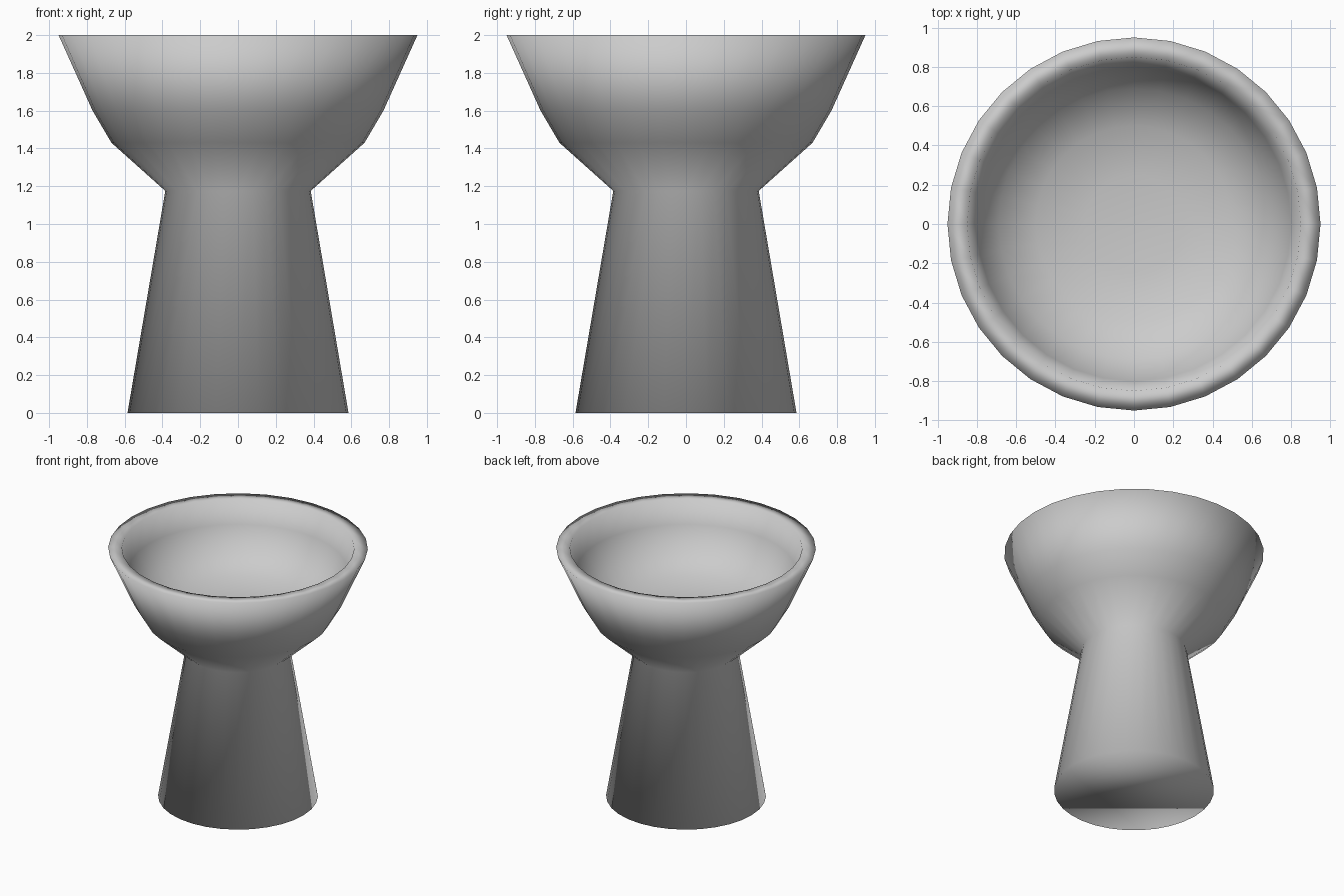
import bpy, bmesh, math

if "Cube" in bpy.data.objects:
    bpy.data.objects.remove(bpy.data.objects["Cube"])

SIDES = 32


def lathe(name, profile):
    """Revolve (radius, z) points about z, smooth shaded, capping both ends."""
    bm = bmesh.new()
    rings = []
    for r, z in profile:
        rings.append([bm.verts.new((r * math.cos(2 * math.pi * i / SIDES),
                                    r * math.sin(2 * math.pi * i / SIDES), z))
                      for i in range(SIDES)])
    for a, b in zip(rings, rings[1:]):
        for i in range(SIDES):
            j = (i + 1) % SIDES
            bm.faces.new((a[i], a[j], b[j], b[i]))
    bm.faces.new(rings[0][::-1])
    bm.faces.new(rings[-1])
    bmesh.ops.recalc_face_normals(bm, faces=bm.faces[:])
    for f in bm.faces:
        f.smooth = True
    mesh = bpy.data.meshes.new(name)
    bm.to_mesh(mesh)
    bm.free()
    obj = bpy.data.objects.new(name, mesh)
    bpy.context.collection.objects.link(obj)
    return obj


# Tapered stem, flared bowl and flat rim
outside = [(0.585, 0), (0.385, 1.175), (0.67, 1.43), (0.77, 1.60), (0.95, 2.0)]
# Steep inner wall easing into a rounded bowl floor
inside = [(0.85, 2.0), (0.80, 1.82), (0.69, 1.64), (0.50, 1.54), (0.25, 1.50)]
lathe("pedestal_bowl", outside + inside)
